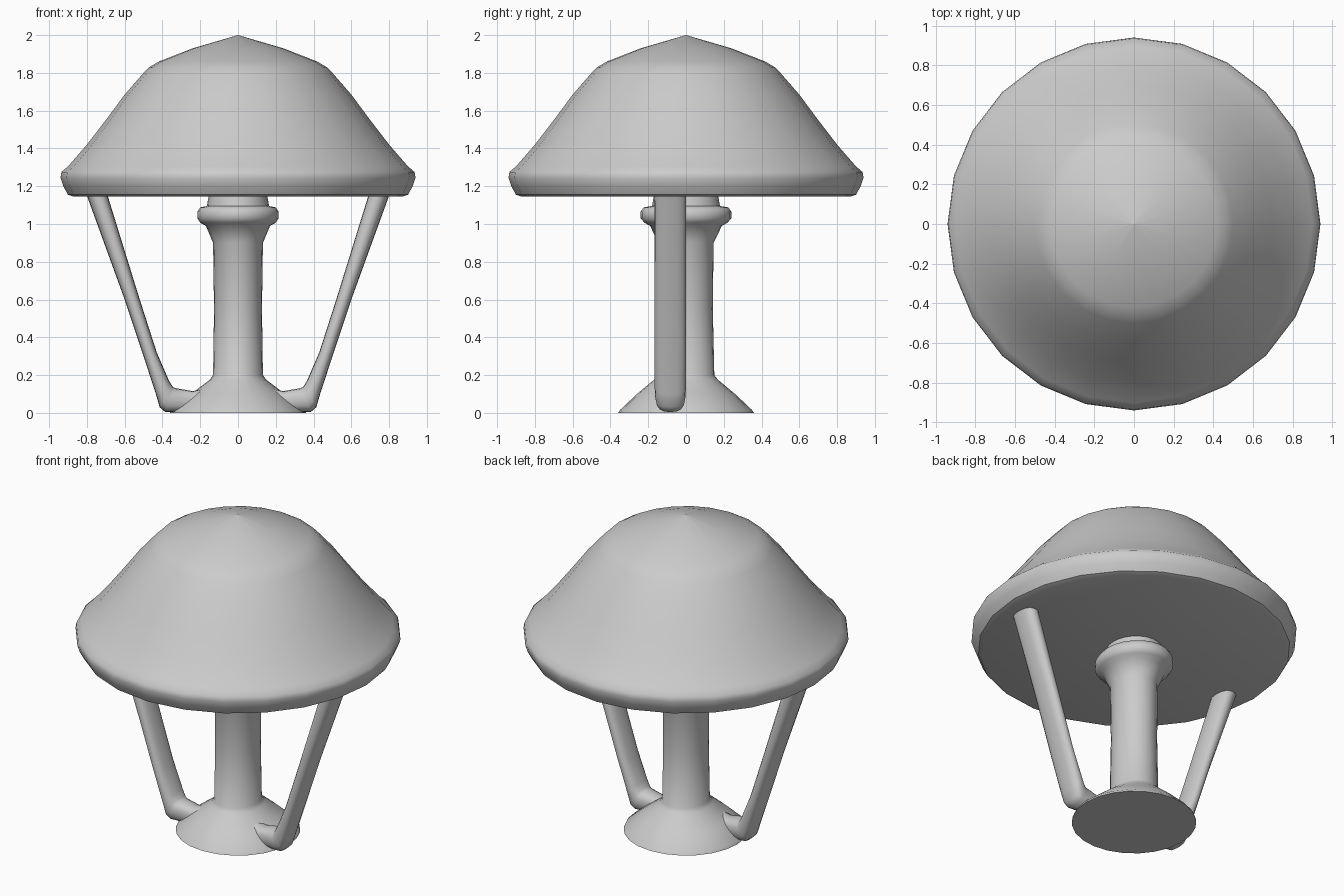
import bpy, bmesh
from math import cos, sin, pi, radians, copysign

if "Cube" in bpy.data.objects:
    bpy.data.objects.remove(bpy.data.objects["Cube"])


def loft(name, rings, angle):
    """Skin a list of equal-length rings, cap both ends, shade smooth."""
    bm = bmesh.new()
    loops = [[bm.verts.new(p) for p in ring] for ring in rings]
    n = len(loops[0])
    for a, b in zip(loops, loops[1:]):
        for i in range(n):
            j = (i + 1) % n
            bm.faces.new((a[i], a[j], b[j], b[i]))
    bm.faces.new(loops[0])
    bm.faces.new(loops[-1])
    bmesh.ops.remove_doubles(bm, verts=bm.verts, dist=0.0005)
    bmesh.ops.recalc_face_normals(bm, faces=bm.faces)
    mesh = bpy.data.meshes.new(name)
    bm.to_mesh(mesh)
    bm.free()
    obj = bpy.data.objects.new(name, mesh)
    bpy.context.collection.objects.link(obj)
    bpy.ops.object.select_all(action='DESELECT')
    obj.select_set(True)
    bpy.context.view_layer.objects.active = obj
    bpy.ops.object.shade_smooth_by_angle(angle=radians(angle))
    return obj


def ellipse(rx, ry, z, n=24):
    return [(rx * cos(2 * pi * i / n), ry * sin(2 * pi * i / n), z) for i in range(n)]


# Domed shade with a rolled rim and a flat underside
shade = [(0.87, 1.145), (0.90, 1.155), (0.925, 1.20), (0.94, 1.245), (0.935, 1.275),
         (0.90, 1.305), (0.80, 1.42), (0.70, 1.55), (0.60, 1.685), (0.50, 1.80),
         (0.47, 1.83), (0.42, 1.86), (0.24, 1.93), (0.001, 2.0)]
loft("shade", [ellipse(r, r, z) for r, z in shade], 40)

# Flared foot, slightly oval column and collar in one turned piece
column = [(0.36, 0.36, 0.0), (0.355, 0.35, 0.015), (0.25, 0.26, 0.10),
          (0.15, 0.17, 0.175), (0.132, 0.15, 0.20), (0.127, 0.142, 0.55),
          (0.132, 0.146, 0.90), (0.17, 0.19, 0.99), (0.20, 0.22, 1.007),
          (0.215, 0.24, 1.03), (0.215, 0.24, 1.065), (0.20, 0.225, 1.088),
          (0.165, 0.18, 1.095), (0.155, 0.17, 1.15)]
loft("column", [ellipse(*p) for p in column], 50)


# Slanted support arms with toes that turn in to the base
# Each section: outer x, outer z, inner x, inner z, half width
sections = [(0.80, 1.15, 0.69, 1.15, 0.083), (0.60, 0.60, 0.52, 0.60, 0.083),
            (0.51, 0.33, 0.43, 0.32, 0.083), (0.435, 0.10, 0.365, 0.17, 0.083),
            (0.415, 0.03, 0.345, 0.138, 0.08), (0.385, 0.004, 0.335, 0.132, 0.075),
            (0.24, 0.004, 0.24, 0.115, 0.06), (0.14, 0.02, 0.14, 0.14, 0.05)]


def arm_ring(side, ox, oz, ix, iz, w, n=16):
    ring = []
    for i in range(n):
        c, s = cos(2 * pi * i / n), sin(2 * pi * i / n)
        # squarish oval cross-section
        c, s = (copysign(abs(v) ** 0.8, v) for v in (c, s))
        t = (1 - c) / 2
        ring.append((side * (ox + (ix - ox) * t), -0.083 + w * s, oz + (iz - oz) * t))
    return ring


for side, label in ((-1, "left"), (1, "right")):
    loft(label + "_arm", [arm_ring(side, *s) for s in sections], 50)
